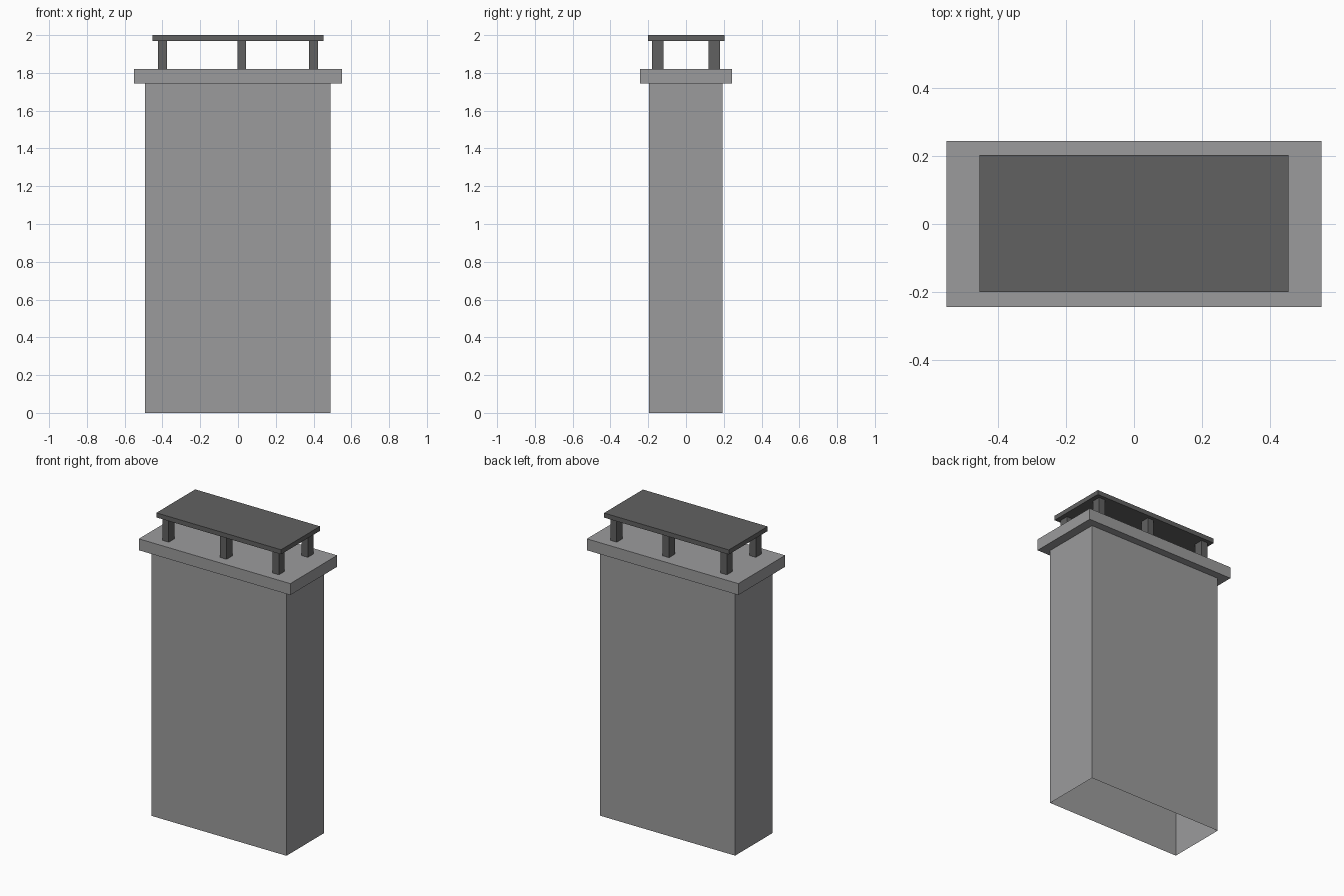
import bpy, bmesh

if "Cube" in bpy.data.objects:
    bpy.data.objects.remove(bpy.data.objects["Cube"])


def material(name, rgb):
    m = bpy.data.materials.new(name)
    m.diffuse_color = (*rgb, 1.0)
    m.use_nodes = True
    m.node_tree.nodes["Principled BSDF"].inputs["Base Color"].default_value = m.diffuse_color
    return m


stone = material("light_grey", (0.33, 0.33, 0.335))
metal = material("dark_grey", (0.12, 0.12, 0.12))


def box(name, lo, hi, mat, open_bottom=False):
    """Axis-aligned box between two corners, optionally without its floor."""
    bm = bmesh.new()
    bmesh.ops.create_cube(bm, size=1.0)
    for v in bm.verts:
        v.co = [(a + b) / 2 + c * (b - a) for a, b, c in zip(lo, hi, v.co)]
    if open_bottom:
        bm.normal_update()
        floor = [f for f in bm.faces if f.normal.z < -0.9]
        bmesh.ops.delete(bm, geom=floor, context='FACES_ONLY')
    mesh = bpy.data.meshes.new(name)
    bm.to_mesh(mesh)
    bm.free()
    mesh.materials.append(mat)
    obj = bpy.data.objects.new(name, mesh)
    bpy.context.collection.objects.link(obj)
    return obj


# Chimney shaft, hollow from below
box("shaft", (-0.492, -0.197, 0), (0.49, 0.193, 1.745), stone, open_bottom=True)

# Overhanging crown slab
box("crown_slab", (-0.55, -0.243, 1.745), (0.55, 0.243, 1.82), stone)

# Two rows of three posts carrying the rain cover
for row, y in (("front", -0.15), ("back", 0.15)):
    for side, x in (("left", -0.40), ("middle", 0.02), ("right", 0.40)):
        box(f"{row}_{side}_post", (x - 0.023, y - 0.03, 1.82),
            (x + 0.023, y + 0.03, 1.97), metal)

# Rain cover
box("rain_cover", (-0.453, -0.2, 1.97), (0.453, 0.203, 2.0), metal)
